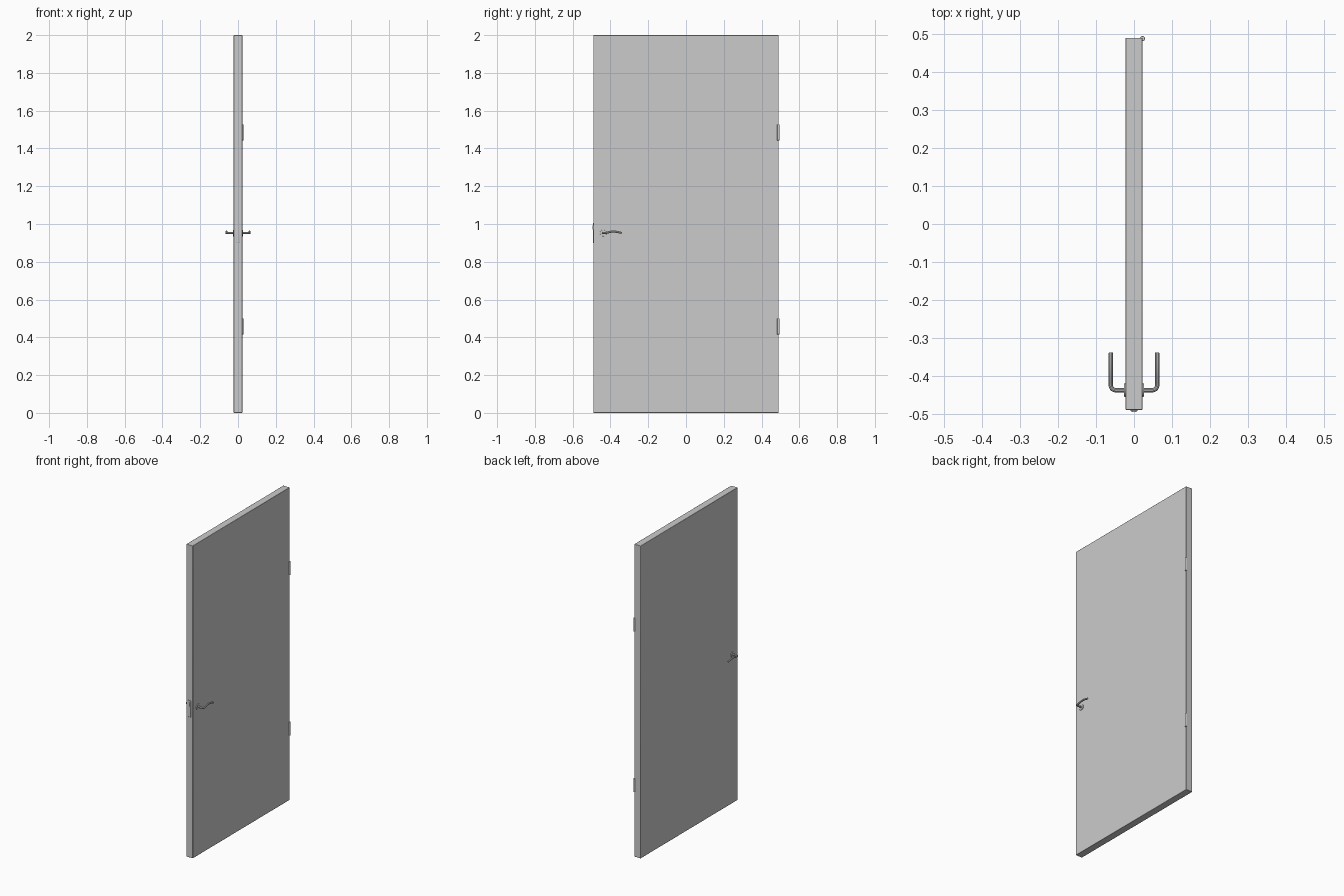
import bpy, math

if "Cube" in bpy.data.objects:
    bpy.data.objects.remove(bpy.data.objects["Cube"])


def finish(ob, name, bevel=0.0, segs=2):
    ob.name = name
    if bevel:
        m = ob.modifiers.new("bevel", 'BEVEL')
        m.width, m.segments = bevel, segs
    bpy.ops.object.shade_smooth_by_angle(angle=math.radians(35))
    return ob


def box(name, lo, hi, bevel=0.0, segs=2):
    bpy.ops.mesh.primitive_cube_add(size=1, location=[(a + b) / 2 for a, b in zip(lo, hi)])
    ob = bpy.context.object
    ob.scale = [b - a for a, b in zip(lo, hi)]
    bpy.ops.object.transform_apply(location=False, rotation=False, scale=True)
    return finish(ob, name, bevel, segs)


def cylinder(name, loc, r, depth, rot=(0, 0, 0), bevel=0.0, verts=24):
    bpy.ops.mesh.primitive_cylinder_add(vertices=verts, radius=r, depth=depth,
                                        location=loc, rotation=rot)
    return finish(bpy.context.object, name, bevel)


def lever(name, side):
    # shaft out of the door, rounded elbow, then a gently arched grip
    x, y, z, r = 0.061, -0.438, 0.952, 0.012
    pts = [(0.015, y, z), (x - r, y, z)]
    for i in range(1, 6):
        a = math.radians(90 * i / 6)
        pts.append((x - r + r * math.sin(a), y + r - r * math.cos(a), z))
    y0, y1 = y + r, -0.34
    for i in range(11):
        t = i / 10
        pts.append((x, y0 + (y1 - y0) * t, z + 0.008 * math.sin(math.pi * t)))
    cu = bpy.data.curves.new(name, 'CURVE')
    cu.dimensions = '3D'
    cu.bevel_depth, cu.bevel_resolution, cu.use_fill_caps = 0.0058, 3, True
    sp = cu.splines.new('POLY')
    sp.points.add(len(pts) - 1)
    for p, c in zip(sp.points, pts):
        p.co = (c[0] * side, c[1], c[2], 1)
    ob = bpy.data.objects.new(name, cu)
    bpy.context.collection.objects.link(ob)
    bpy.ops.object.select_all(action='DESELECT')
    bpy.context.view_layer.objects.active = ob
    ob.select_set(True)
    bpy.ops.object.convert(target='MESH')
    finish(bpy.context.object, name)


# Door leaf
box("door_leaf", (-0.0225, -0.490, 0), (0.0225, 0.491, 2), 0.002)

# Handles and round roses on both faces
for side, label in ((1, "right"), (-1, "left")):
    lever("handle_" + label, side)
    cylinder("rose_" + label, (side * 0.0235, -0.438, 0.952), 0.0175, 0.006,
             (0, math.pi / 2, 0), 0.001, 32)

# Lock plate with latch on the free edge
box("lock_plate", (-0.010, -0.492, 0.90), (0.010, -0.488, 1.005), 0.0008)
box("latch", (-0.006, -0.496, 0.97), (0.006, -0.486, 0.993), 0.001)

# Hinge barrels
for z, label in ((0.458, "lower"), (1.485, "upper")):
    cylinder("hinge_" + label, (0.0225, 0.489, z), 0.0065, 0.084, bevel=0.001)
